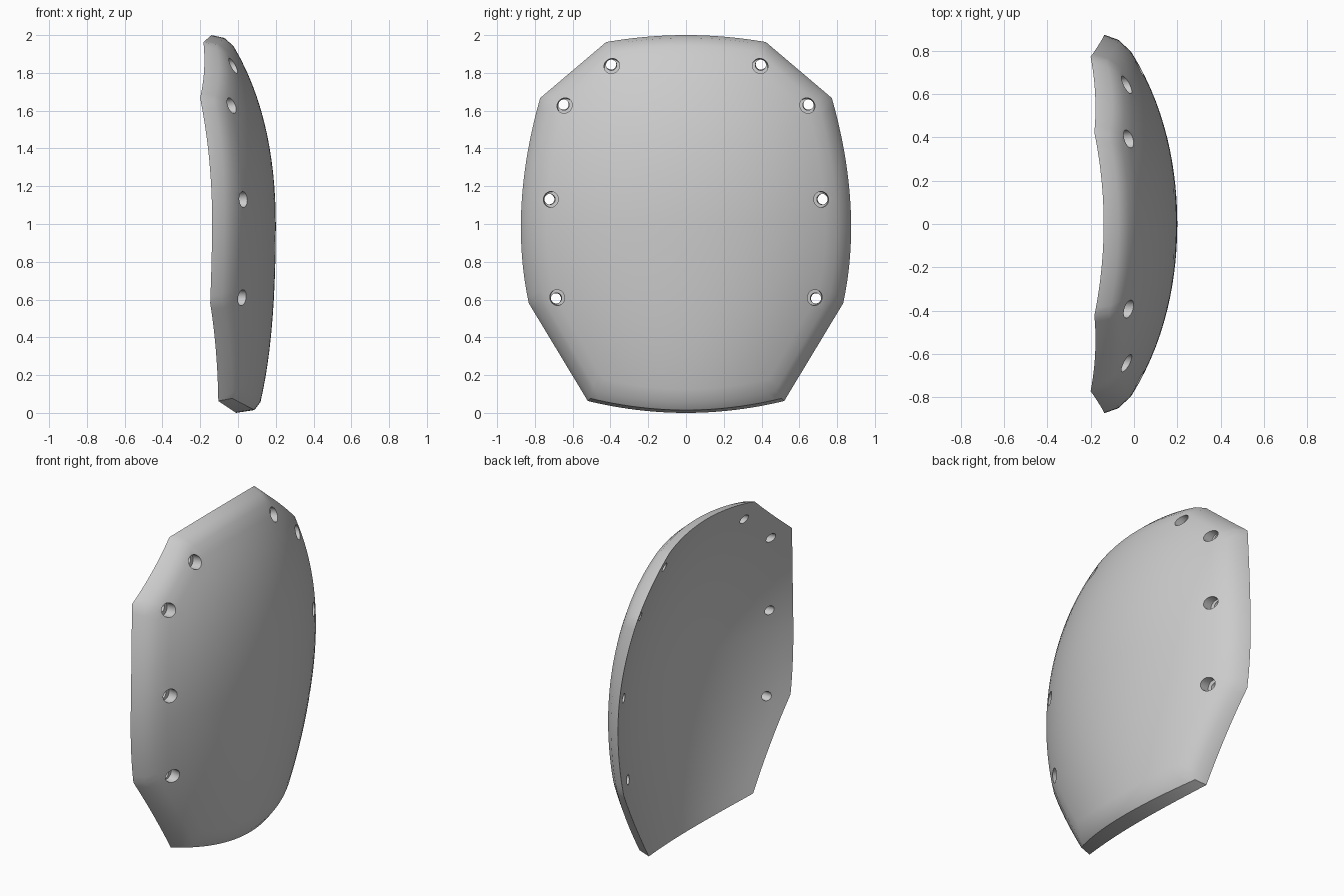
import bpy, bmesh
from mathutils import Vector

cube = bpy.data.objects.get("Cube")
if cube:
    bpy.data.objects.remove(cube, do_unlink=True)

grey = bpy.data.materials.new("plain_grey")
grey.use_nodes = True
grey.diffuse_color = (0.6, 0.6, 0.6, 1)
grey.node_tree.nodes["Principled BSDF"].inputs["Base Color"].default_value = (0.6, 0.6, 0.6, 1)


# Domed faces of the plate, as depth x over (y, height from the middle)
def front_x(y, h):
    y, h, up = y * y, h * h, h > 0
    h2, h4, cross = (0.19, 0.07, 0.1) if up else (0.06, 0.035, 0.25)
    return 0.2 - 0.28 * y - 0.09 * y * y - h2 * h - h4 * h * h - cross * y * h


def back_x(y, h):
    y, h, up = y * y, h * h, h > 0
    h2, cross = (0.22, 0.05) if up else (0.09, 0.12)
    return 0.08 - 0.284 * y - h2 * h - cross * y * h


def bowed(a, m, b, n):
    """Points from a to b on a parabola passing through m (b excluded)."""
    c = 2 * m - (a + b) / 2
    return [a * (1 - t) ** 2 + c * 2 * t * (1 - t) + b * t * t
            for t in (i / n for i in range(n))]


# Eight-sided outline with bowed top, sides and bottom
top, shoulder = Vector((0.423, 0.963)), Vector((0.772, 0.667))
hip, foot = Vector((0.832, -0.42)), Vector((0.52, -0.937))


def flip(v):
    return Vector((-v.x, v.y))


right_half = (bowed(top, (top + shoulder) / 2, shoulder, 12)
              + bowed(shoulder, Vector((0.871, 0.1)), hip, 24)
              + bowed(hip, (hip + foot) / 2, foot, 16))
bottom_edge = bowed(foot, Vector((0, -1)), flip(foot), 24)
left_half = [flip(p) for p in reversed(right_half + [foot])]
top_edge = bowed(flip(top), Vector((0, 1)), top, 24)
outline = right_half + bottom_edge + left_half[:-1] + top_edge

# Solid plate: concentric rings for the back, bevelled rim and front
bm = bmesh.new()


def ring(sy, sz, depth, shift=0):
    pts = [(p.x * sy, p.y * sz) for p in outline]
    return [bm.verts.new((depth(y, h) + shift, y, h + 1)) for y, h in pts]


steps = [i / 14 for i in range(1, 14)]
rings = [ring(s, s, back_x) for s in steps]
rings.append(ring(1, 1, back_x))
rings.append(ring(0.973, 0.985, front_x, -0.022))
rings += [ring(0.91 * s, 0.942 * s, front_x) for s in [1] + steps[::-1]]
count = len(outline)
for a, b in zip(rings, rings[1:]):
    for i in range(count):
        j = (i + 1) % count
        bm.faces.new((a[i], a[j], b[j], b[i]))
for loop, depth in ((rings[0], back_x), (rings[-1], front_x)):
    hub = bm.verts.new((depth(0, 0), 0, 1))
    for i in range(count):
        bm.faces.new((loop[i], loop[(i + 1) % count], hub))
bmesh.ops.recalc_face_normals(bm, faces=bm.faces)
mesh = bpy.data.meshes.new("curved_plate")
bm.to_mesh(mesh)
bm.free()
mesh.materials.append(grey)
plate = bpy.data.objects.new("curved_plate", mesh)
bpy.context.collection.objects.link(plate)


# Counterbored bolt holes, leaning by tilt away from the middle
def hole_cutter(name, radius, start, end, tilt):
    cb = bmesh.new()
    for y, z in ((0.393, 1.837), (0.643, 1.627), (0.716, 1.13), (0.682, 0.61)):
        for side in (-1, 1):
            outward = Vector((0, y * side, z - 1)).normalized()
            axis = (Vector((1, 0, 0)) + outward * tilt).normalized()
            mid = Vector((front_x(y, z - 1), y * side, z)) + axis * (start + end) / 2
            turn = axis.to_track_quat('Z', 'Y').to_matrix().to_4x4()
            turn.translation = mid
            bmesh.ops.create_cone(cb, cap_ends=True, segments=32, radius1=radius,
                                  radius2=radius, depth=start - end, matrix=turn)
    me = bpy.data.meshes.new(name)
    cb.to_mesh(me)
    cb.free()
    me.materials.append(grey)
    ob = bpy.data.objects.new(name, me)
    bpy.context.collection.objects.link(ob)
    ob.hide_render = True
    return ob


bpy.ops.object.select_all(action='DESELECT')
plate.select_set(True)
bpy.context.view_layer.objects.active = plate
for cutter in (hole_cutter("counterbore_cutter", 0.042, 0.08, -0.05, 0.15),
               hole_cutter("bolt_hole_cutter", 0.028, 0.08, -0.22, -0.1)):
    mod = plate.modifiers.new("holes", 'BOOLEAN')
    mod.operation = 'DIFFERENCE'
    mod.solver = 'EXACT'
    mod.object = cutter
    bpy.ops.object.modifier_apply(modifier=mod.name)
    bpy.data.objects.remove(cutter, do_unlink=True)

bpy.ops.object.shade_smooth_by_angle(angle=0.6)
